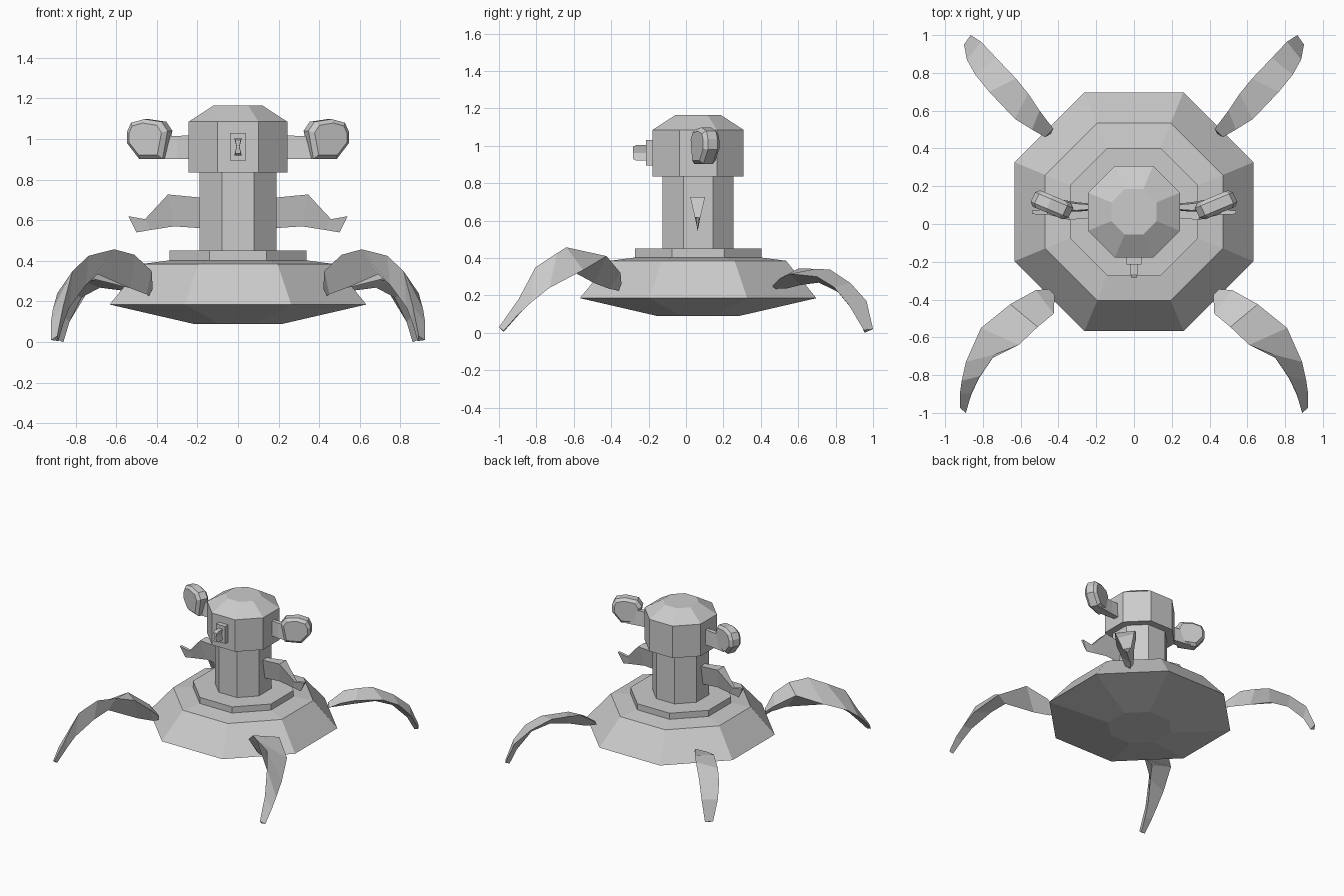
import bpy, bmesh, math

old = bpy.data.objects.get("Cube")
if old:
    bpy.data.objects.remove(old, do_unlink=True)

grey = bpy.data.materials.new("light_grey")
grey.use_nodes = True
grey.diffuse_color = (0.6, 0.6, 0.6, 1)
grey.node_tree.nodes["Principled BSDF"].inputs["Base Color"].default_value = (0.6, 0.6, 0.6, 1)

CY = 0.065  # y of the body axis


def loft(name, rings):
    """Skin equal-length rings of points and cap both ends."""
    bm = bmesh.new()
    loops = [[bm.verts.new(p) for p in ring] for ring in rings]
    n = len(loops[0])
    for a, b in zip(loops, loops[1:]):
        for i in range(n):
            j = (i + 1) % n
            bm.faces.new((a[i], a[j], b[j], b[i]))
    bm.faces.new(loops[0][::-1])
    bm.faces.new(loops[-1])
    bmesh.ops.recalc_face_normals(bm, faces=bm.faces[:])
    me = bpy.data.meshes.new(name)
    bm.to_mesh(me)
    bm.free()
    me.materials.append(grey)
    ob = bpy.data.objects.new(name, me)
    bpy.context.collection.objects.link(ob)
    return ob


def octagon(name, profile):
    """Stack of octagons from (half width across flats, z)."""
    def ring(apothem, z):
        r = apothem / math.cos(math.pi / 8)
        angles = [math.pi / 8 + k * math.pi / 4 for k in range(8)]
        return [(r * math.cos(a), CY + r * math.sin(a), z) for a in angles]
    return loft(name, [ring(*p) for p in profile])


def pair(name, rings):
    """Left part and its mirror image on the right."""
    loft("left_" + name, rings)
    loft("right_" + name, [[(-x, y, z) for x, y, z in r] for r in rings])


# Body, pedestal, neck and head
octagon("hull", [(0.22, 0.09), (0.632, 0.185), (0.47, 0.385), (0.34, 0.402)])
octagon("pedestal", [(0.338, 0.39), (0.338, 0.45)])
octagon("neck", [(0.19, 0.44), (0.19, 0.84)])
octagon("head", [(0.243, 0.835), (0.243, 1.085), (0.12, 1.165)])

# Eye: square plate and a waisted lens
loft("eye_plate", [[(-.04, y, .895), (.04, y, .895), (.04, y, 1.03), (-.04, y, 1.03)]
                   for y in (-0.215, -0.17)])


def lens_ring(y, s):
    shape = [(-.018, -.042), (.018, -.042), (.008, 0), (.018, .042), (-.018, .042), (-.008, 0)]
    return [(x * s, y, 0.962 + z * s) for x, z in shape]


loft("eye_lens", [lens_ring(-0.21, 1), lens_ring(-0.265, 1), lens_ring(-0.283, 0.8)])

# Upper arms: flat wedge widening to the wrist
pair("upper_arm", [[(x, y - w, 0.902), (x, y + w, 0.902), (x, y + w * .7, z), (x, y - w * .7, z)]
                   for x, y, w, z in ((.2, .09, .015, 1.02), (.3, .09, .025, 1.015),
                                      (.42, .1, .035, 1.015))])

# Paddle hands: faceted slabs turned towards the back
outline = [(.36, .902), (.475, .902), (.535, .98), (.535, 1.035),
           (.515, 1.08), (.45, 1.098), (.365, 1.085), (.335, 1.04)]


def hand_ring(off, s):
    out = []
    for x, z in outline:
        u, v = (x - .445) * s, (z - 1.0) * s
        out.append((.445 + u - .42 * off, .105 + .42 * u + off * .9, 1.0 + v))
    return out


pair("hand", [hand_ring(-.048, .8), hand_ring(-.028, 1), hand_ring(.028, 1), hand_ring(.048, .8)])

# Lower arms: triangular section ending in a hooked claw
pair("lower_arm", [[(xt, .062 - w, zt), (xt, .062 + w, zt), (xb, .062, zb)]
                   for xt, zt, w, xb, zb in ((.17, .71, .025, .17, .56), (.345, .727, .04, .315, .57),
                                             (.458, .605, .012, .43, .552), (.54, .62, .01, .5, .54))])

# Legs: three-sided sections of outer edge, upper edge and inner edge
pair("front_leg", [
    [(.45, -.345, .26), (.42, -.375, .26), (.44, -.36, .225)],
    [(.52, -.35, .32), (.425, -.475, .35), (.45, -.41, .235)],
    [(.655, -.425, .41), (.51, -.545, .43), (.53, -.49, .265)],
    [(.81, -.55, .335), (.61, -.64, .457), (.69, -.62, .335)],
    [(.89, -.73, .24), (.735, -.69, .425), (.75, -.71, .28)],
    [(.912, -.83, .16), (.815, -.805, .35), (.83, -.83, .17)],
    [(.922, -.9, .095), (.86, -.895, .18), (.86, -.9, .09)],
    [(.92, -.975, .01), (.89, -1, .03), (.885, -.975, .005)],
])
pair("back_leg", [
    [(.47, .46, .25), (.427, .504, .265), (.44, .48, .235)],
    [(.54, .5, .29), (.5, .6, .343), (.485, .54, .237)],
    [(.63, .556, .315), (.56, .69, .342), (.58, .61, .255)],
    [(.767, .7, .3), (.625, .77, .338), (.68, .71, .268)],
    [(.84, .79, .245), (.73, .88, .265), (.77, .81, .22)],
    [(.885, .87, .15), (.81, .965, .17), (.83, .91, .1)],
    [(.9, .95, .015), (.865, 1, .02), (.86, .955, 0)],
])
